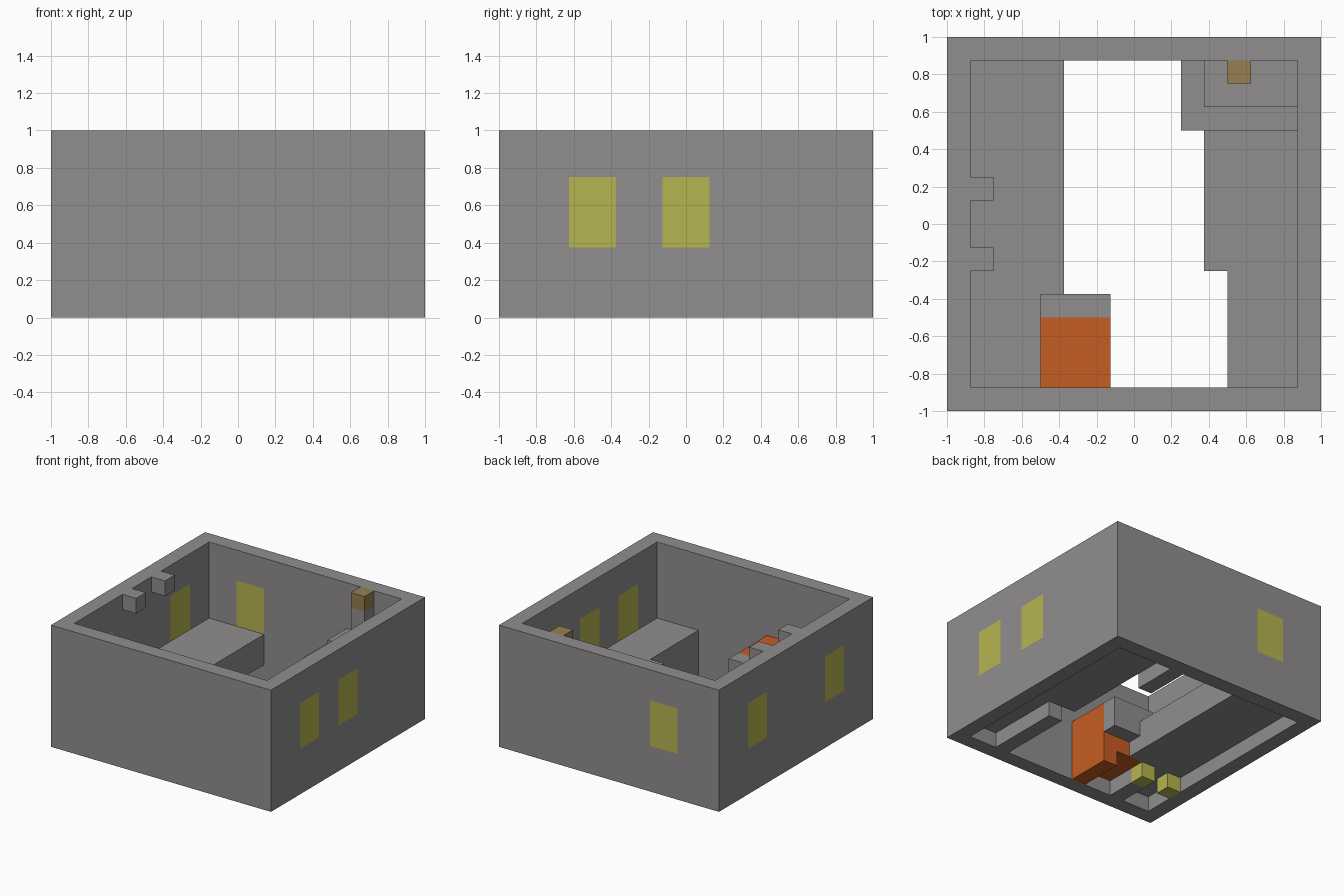
import bpy
import bmesh
from mathutils import Vector

cube = bpy.data.objects.get("Cube")
if cube:
    bpy.data.objects.remove(cube, do_unlink=True)

U = 0.125  # one block unit


def material(name, rgb):
    m = bpy.data.materials.new(name)
    m.use_nodes = True
    m.diffuse_color = (*rgb, 1)
    bsdf = m.node_tree.nodes["Principled BSDF"]
    bsdf.inputs["Base Color"].default_value = (*rgb, 1)
    bsdf.inputs["Roughness"].default_value = 0.9
    return m


GREY = material("stone_grey", (0.28, 0.27, 0.27))
YELLOW = material("lamp_yellow", (0.47, 0.46, 0.08))
ORANGE = material("blanket_orange", (0.56, 0.11, 0.017))
BROWN = material("chimney_brown", (0.31, 0.21, 0.08))


def finish(name, bm, *mats):
    mesh = bpy.data.meshes.new(name)
    bm.to_mesh(mesh)
    bm.free()
    for m in mats:
        mesh.materials.append(m)
    ob = bpy.data.objects.new(name, mesh)
    bpy.context.collection.objects.link(ob)
    return ob


def box(name, x, y, z, mat=GREY):
    """Box from (low, high) ranges given in block units."""
    bm = bmesh.new()
    bmesh.ops.create_cube(bm, size=1)
    for v in bm.verts:
        v.co = Vector([U * (r[1] if c > 0 else r[0]) for c, r in zip(v.co, (x, y, z))])
    return finish(name, bm, mat)


# Walls: square ring, cut along the window edges and coloured by position
bm = bmesh.new()
corners = [(-1, -1), (1, -1), (1, 1), (-1, 1)]
loops = [[bm.verts.new((cx * r * U, cy * r * U, z * U)) for cx, cy in corners]
         for r, z in ((8, 0), (8, 8), (7, 8), (7, 0))]
for a, b in zip(loops, loops[1:] + loops[:1]):
    for i in range(4):
        j = (i + 1) % 4
        bm.faces.new((a[i], a[j], b[j], b[i]))
bmesh.ops.recalc_face_normals(bm, faces=bm.faces)


def cut(axis, value):
    n = Vector((0, 0, 0))
    n[axis] = 1
    bmesh.ops.bisect_plane(bm, geom=bm.verts[:] + bm.edges[:] + bm.faces[:],
                           plane_co=n * value * U, plane_no=n)


for axis, values in ((0, (-5, -3)), (1, (-5, -3, -1, 1, 3, 5)), (2, (3, 6))):
    for value in values:
        cut(axis, value)

RIGHT_WINDOWS, LEFT_WINDOWS, BACK_WINDOWS = (-4, 0), (-4, 4), (-4,)
for f in bm.faces:
    x, y, z = f.calc_center_median() / U
    if abs(f.normal.z) > 0.5 or not 3 < z < 6:
        continue
    if abs(f.normal.x) > 0.5:
        centres, along = (RIGHT_WINDOWS if x > 0 else LEFT_WINDOWS), y
    else:
        centres, along = (BACK_WINDOWS if y > 0 else ()), x
    f.material_index = int(any(abs(along - c) < 1 for c in centres))
finish("walls", bm, GREY, YELLOW)

# Blocks at the top of one side wall
for i, y in enumerate((-2, 1)):
    box(f"wall_block_{i + 1}", (-7, -6), (y, y + 1), (7, 8))

# Platform along that wall, with feet and floor lamps
box("platform", (-7, -3), (-4, 7), (1, 3))
box("platform_end", (-7, -4), (-7, -4), (1, 3))
box("platform_foot", (-5, -4), (-7, -5), (0, 1))
for i, x in enumerate((-7, -5)):
    box(f"floor_lamp_{i + 1}", (x, x + 1), (-5, -4), (0, 1), YELLOW)

# Bed
box("bed_blanket", (-4, -2), (-7, -4), (1, 4), ORANGE)
box("bed_side", (-2, -1), (-7, -4), (0, 4), ORANGE)
box("bed_pillow", (-4, -1), (-4, -3), (2, 4))

# Counter along the opposite wall
box("counter", (3, 7), (-2, 4), (1, 3))
box("counter_end", (4, 7), (-7, -2), (1, 3))
box("counter_foot", (4, 5), (-7, -2), (0, 1))

# Stove with chimney in the back corner
box("stove_base", (2, 7), (4, 7), (1, 4))
box("stove_foot", (2, 3), (4, 7), (0, 1))
box("stove_top", (3, 7), (5, 7), (4, 5))
box("chimney", (4, 5), (6, 7), (5, 7))
box("chimney_cap", (4, 5), (6, 7), (7, 8), BROWN)
